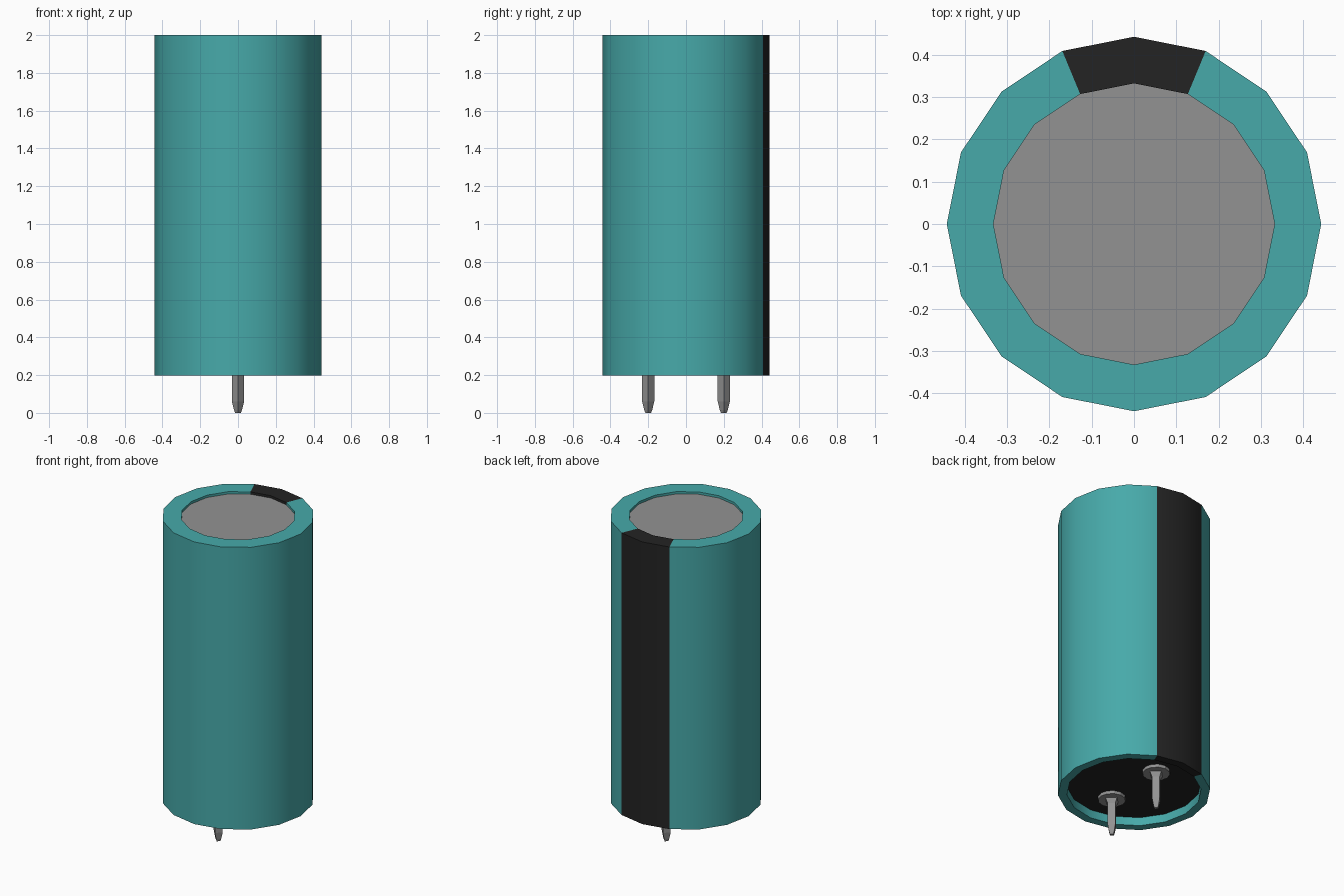
import bpy, bmesh, math

cube = bpy.data.objects.get("Cube")
if cube:
    bpy.data.objects.remove(cube, do_unlink=True)


def material(name, rgb):
    m = bpy.data.materials.new(name)
    m.use_nodes = True
    m.diffuse_color = (*rgb, 1)
    m.node_tree.nodes["Principled BSDF"].inputs["Base Color"].default_value = (*rgb, 1)
    return m


TEAL = material("teal_plastic", (0.063, 0.40, 0.40))
BLACK = material("black_plastic", (0.017, 0.017, 0.017))
GREY = material("grey_metal", (0.29, 0.29, 0.29))


def lathe(name, profile, sides, mats, y=0, smooth=False):
    """Turn a (radius, z) profile about a vertical axis; radius 0 closes an end."""
    bm = bmesh.new()
    rings = []
    for r, z in profile:
        if r == 0:
            rings.append([bm.verts.new((0, y, z))] * sides)
            continue
        turn = [2 * math.pi * i / sides for i in range(sides)]
        rings.append([bm.verts.new((r * math.cos(a), y + r * math.sin(a), z)) for a in turn])
    for low, high in zip(rings, rings[1:]):
        for i in range(sides):
            j = (i + 1) % sides
            corners = dict.fromkeys((low[i], low[j], high[j], high[i]))
            bm.faces.new(list(corners))
    mesh = bpy.data.meshes.new(name)
    bm.to_mesh(mesh)
    bm.free()
    for m in mats:
        mesh.materials.append(m)
    obj = bpy.data.objects.new(name, mesh)
    bpy.context.collection.objects.link(obj)
    if smooth:
        bpy.ops.object.select_all(action="DESELECT")
        obj.select_set(True)
        bpy.context.view_layer.objects.active = obj
        bpy.ops.object.shade_smooth_by_angle(angle=math.radians(30))
    return obj


SIDES = 16
BOTTOM, TOP = 0.197, 2.0
BASE, LID = 0.25, 1.985

# Sleeve with rolled rims; the two segments at the back form the black stripe
sleeve = lathe("sleeve", [(0.39, BASE), (0.39, BOTTOM), (0.442, BOTTOM),
                          (0.442, TOP), (0.332, TOP), (0.332, LID)],
               SIDES, [TEAL, BLACK], smooth=True)
for face in sleeve.data.polygons:
    c = face.center
    if c.y > 0 and abs(math.atan2(c.x, c.y)) < math.pi / 8:
        face.material_index = 1

# Recessed metal lid and black base plug
lathe("lid", [(0.332, LID), (0, LID)], SIDES, [GREY])
lathe("base_plug", [(0, BASE), (0.39, BASE)], SIDES, [BLACK])

# Two pins, each with a round collar and a tapered tip
for side, y in (("front", -0.2), ("back", 0.2)):
    lathe(side + "_collar", [(0, 0.23), (0.08, 0.23), (0.08, BASE)], 12, [GREY], y)
    lathe(side + "_pin", [(0, 0), (0.015, 0), (0.021, 0.015), (0.032, 0.06),
                          (0.032, 0.2), (0.05, 0.235)], 4, [GREY], y)
